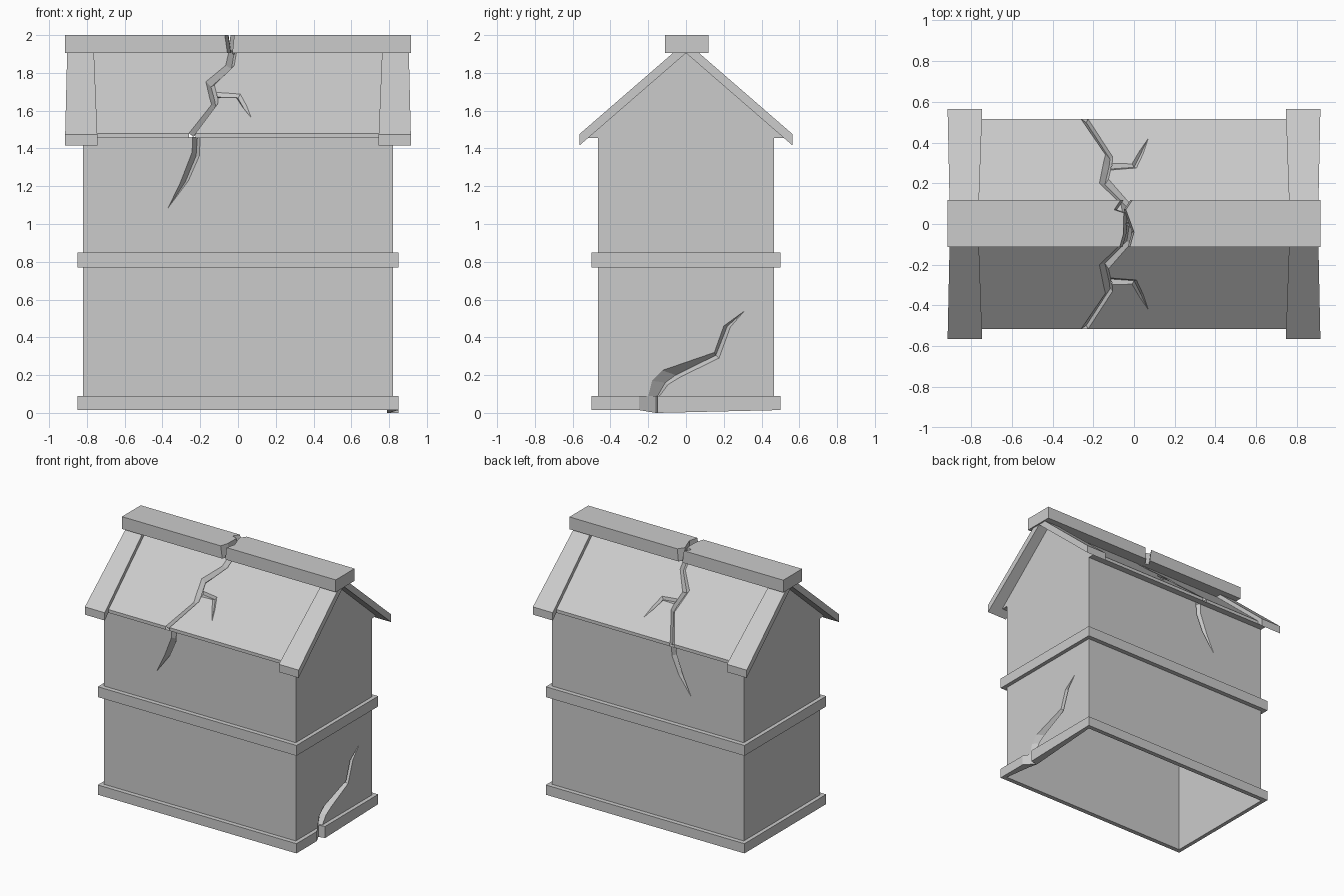
import bpy, bmesh
from mathutils import Vector

if "Cube" in bpy.data.objects:
    bpy.data.objects.remove(bpy.data.objects["Cube"])

stone = bpy.data.materials.new("light_grey_stone")
stone.diffuse_color = (0.6, 0.6, 0.6, 1)
stone.use_nodes = True
stone.node_tree.nodes["Principled BSDF"].inputs["Base Color"].default_value = stone.diffuse_color


def make(name, build):
    bm = bmesh.new()
    build(bm)
    bmesh.ops.remove_doubles(bm, verts=bm.verts, dist=0.0005)
    bmesh.ops.recalc_face_normals(bm, faces=bm.faces)
    me = bpy.data.meshes.new(name)
    bm.to_mesh(me)
    bm.free()
    me.materials.append(stone)
    ob = bpy.data.objects.new(name, me)
    bpy.context.collection.objects.link(ob)
    return ob


def face(bm, pts):
    bm.faces.new([bm.verts.new(p) for p in pts])


def loft(bm, a, b):
    """Closed solid between two matching outlines."""
    face(bm, a)
    face(bm, b)
    for i in range(len(a)):
        j = (i + 1) % len(a)
        face(bm, [a[i], a[j], b[j], b[i]])


def groove(bm, left, valley, right, tip, f, depth):
    """V-shaped crack; f maps (u, v, depth) to space."""
    for side in (left, right):
        for i in range(len(side) - 1):
            face(bm, [f(*side[i], 0), f(*side[i + 1], 0),
                      f(*valley[i + 1], depth), f(*valley[i], depth)])
        if tip:
            face(bm, [f(*side[-1], 0), f(*tip, 0), f(*valley[-1], depth)])


X, Y, Z0, Z1 = 0.82, 0.465, 0.015, 1.46

# Crack under the eaves, same on front and back
eL = [(-.24, Z1), (-.243, 1.38), (-.305, 1.22)]
eV = [(-.215, Z1), (-.222, 1.36), (-.28, 1.22)]
eR = [(-.2, Z1), (-.205, 1.36), (-.262, 1.23)]
eT = (-.37, 1.085)
# Crack rising from the base of the right wall
bL = [(-.23, Z0), (-.2, .09), (-.18, .17), (-.125, .225), (.15, .32), (.2, .46)]
bV = [(-.16, Z0), (-.15, .09), (-.11, .16), (-.055, .2), (.158, .305), (.218, .458)]
bR = [(-.14, Z0), (-.14, .09), (-.095, .15), (-.03, .19), (.175, .29), (.235, .455)]
bT = (.31, .54)


def walls(bm):
    for s in (-1, 1):
        f = lambda u, v, d: (u, s * (Y - d), v)
        outline = [(-X, Z0), (X, Z0), (X, Z1)] + eR + [eT] + eL[::-1] + [(-X, Z1)]
        face(bm, [f(u, v, 0) for u, v in outline])
        groove(bm, eL, eV, eR, eT, f, .035)
    f = lambda u, v, d: (X - d, u, v)
    outline = [(-Y, Z0)] + bL + [bT] + bR[::-1] + [(Y, Z0), (Y, Z1), (-Y, Z1)]
    face(bm, [f(u, v, 0) for u, v in outline])
    groove(bm, bL, bV, bR, bT, f, .04)
    face(bm, [(-X, -Y, Z0), (-X, Y, Z0), (-X, Y, Z1), (-X, -Y, Z1)])


make("walls", walls)


# Bands around the walls; the base band is broken by the crack
def band(z0, z1, notch):
    outer = [(-.85, -.5), (.85, -.5), (.85, .5), (-.85, .5)]
    inner = [(-X, -Y), (X, -Y), (X, Y), (-X, Y)]
    drop = set()
    if notch:
        outer[2:2] = [(.85, -.25), (.80, -.16), (.85, -.15)]
        inner[2:2] = [(.79, -.25), (.79, -.16), (.79, -.15)]
        drop = {3, 4}

    def build(bm):
        n = len(outer)
        ring = lambda pts, z: [(x, y, 0 if z == z0 and i in drop else z)
                               for i, (x, y) in enumerate(pts)]
        a, b, c, d = ring(outer, z0), ring(outer, z1), ring(inner, z1), ring(inner, z0)
        for p, q in ((a, b), (b, c), (c, d), (d, a)):
            for i in range(n):
                j = (i + 1) % n
                face(bm, [p[i], p[j], q[j], q[i]])
    return build


make("base_band", band(Z0, .09, True))
make("middle_band", band(.77, .85, False))

# Roof shell with a forked crack on both slopes, in plan (x, distance from ridge)
E, ZE, SL = .515, 1.48, .867
rL = [(-.26, E), (-.14, .34), (-.15, .3), (-.158, .26), (-.17, .2), (-.065, .1), (-.045, 0)]
rV = [(-.235, E), (-.118, .335), (-.122, .3), (-.13, .265), (-.143, .21), (-.035, .1), (-.02, 0)]
rR = [(-.225, E), (-.105, .33), (-.107, .298), (-.115, .265), (-.125, .22), (-.02, .1), (-.005, 0)]
kA = [rR[2], (-.01, .295), (.025, .355)]
kV = [(-.112, .28), (0, .288), (.032, .352)]
kB = [rR[3], (.012, .275), (.045, .345)]
kT = (.07, .42)


def roof(bm):
    for s in (-1, 1):
        n = Vector((0, s * SL, 1)).normalized()
        f = lambda u, v, d: Vector((u, s * v, ZE + (E - v) * SL)) - n * d
        left = [(-X, E)] + rL + [(-X, 0)]
        right = [(X, E)] + rR[:2] + kA + [kT] + kB[::-1] + rR[4:] + [(X, 0)]
        for outline in (left, right):
            face(bm, [f(u, v, 0) for u, v in outline])
        groove(bm, rL, rV, rR, None, f, .025)
        groove(bm, kA, kV, kB, kT, f, .015)
        # eave edge and soffit
        for a, b in ((-X, rL[0][0]), (rR[0][0], X)):
            face(bm, [(a, s * E, ZE), (b, s * E, ZE), (b, s * E, 1.455), (a, s * E, 1.455)])
        face(bm, [(-X, s * E, 1.455), (X, s * E, 1.455), (X, s * Y, 1.455), (-X, s * Y, 1.455)])
    # gable triangles
    for x in (-X, X):
        face(bm, [(x, -E, 1.455), (x, E, 1.455), (x, E, ZE), (x, 0, ZE + E * SL), (x, -E, ZE)])


make("roof", roof)


# Sloping boards over the gable ends, slightly wider at the eaves
def gable_board(sx, sy):
    prof = [(.565, 1.475), (.565, 1.415), (0, 1.905), (0, 1.965)]

    def build(bm):
        side = lambda eave, ridge: [(sx * (eave if y else ridge), sy * y, z) for y, z in prof]
        loft(bm, side(.745, .765), side(.915, .903))
    return build


for sx, nx in ((-1, "left"), (1, "right")):
    for sy, ny in ((-1, "front"), (1, "back")):
        make(f"gable_board_{ny}_{nx}", gable_board(sx, sy))


# Ridge cap in two pieces with jagged broken ends
def cap(end_x, broken, shift):
    def build(bm):
        ends = [(end_x, .118), (end_x, -.112)]
        low = [(x, y, 1.905) for x, y in ends] + [(x + shift, y, 1.905) for x, y in broken]
        top = [(x, y, 2.0) for x, y in ends + broken]
        loft(bm, low, top)
    return build


make("ridge_cap_left", cap(-.915, [(-.07, -.112), (-.052, -.05), (-.05, .055),
                                   (-.097, .07), (-.065, .118)], .014))
make("ridge_cap_right", cap(.915, [(-.02, -.112), (0, -.04), (-.018, .01),
                                   (-.04, .07), (-.008, .118)], -.01))
